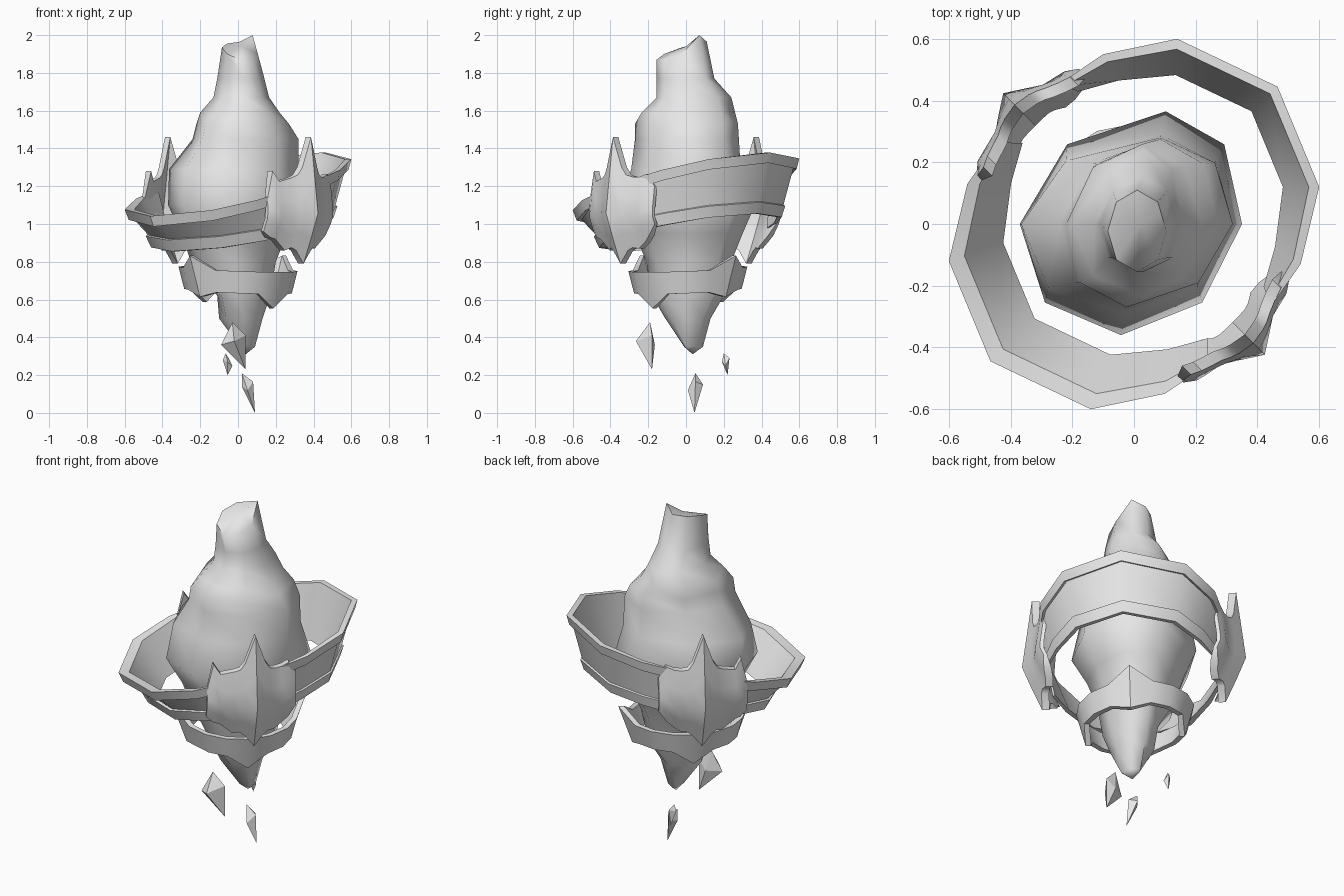
import bpy, bmesh, math
from mathutils import Vector

if "Cube" in bpy.data.objects:
    bpy.data.objects.remove(bpy.data.objects["Cube"])

stone = bpy.data.materials.new("grey_stone")
stone.diffuse_color = (0.8, 0.8, 0.8, 1)
stone.use_nodes = True
stone.node_tree.nodes["Principled BSDF"].inputs["Base Color"].default_value = stone.diffuse_color


def make(name, verts, faces, angle):
    """Mesh object with outward normals; angle 0 keeps it flat."""
    me = bpy.data.meshes.new(name)
    me.from_pydata([tuple(v) for v in verts], [], faces)
    bm = bmesh.new()
    bm.from_mesh(me)
    bmesh.ops.recalc_face_normals(bm, faces=bm.faces)
    bm.to_mesh(me)
    bm.free()
    ob = bpy.data.objects.new(name, me)
    bpy.context.collection.objects.link(ob)
    me.materials.append(stone)
    if angle:
        bpy.ops.object.select_all(action='DESELECT')
        bpy.context.view_layer.objects.active = ob
        ob.select_set(True)
        bpy.ops.object.shade_smooth_by_angle(angle=math.radians(angle))
    return ob


def bridge(rows, cols, wrap_rows=False, wrap_cols=True):
    """Quads over a grid of rows x cols vertices."""
    return [(i * cols + j, i * cols + (j + 1) % cols,
             (i + 1) % rows * cols + (j + 1) % cols, (i + 1) % rows * cols + j)
            for i in range(rows if wrap_rows else rows - 1)
            for j in range(cols if wrap_cols else cols - 1)]


# Rock core: eight-sided sections (z, x min, x max, y min, y max)
sections = [
    (1.90, -.085, .105, -.155, .11), (1.77, -.11, .14, -.155, .15),
    (1.67, -.13, .165, -.155, .24), (1.59, -.20, .22, -.235, .26),
    (1.53, -.22, .27, -.27, .275), (1.45, -.24, .32, -.27, .28),
    (1.29, -.365, .32, -.29, .29), (1.10, -.37, .35, -.36, .365),
    (.95, -.30, .26, -.27, .30), (.80, -.25, .20, -.21, .24),
    (.62, -.11, .17, -.18, .20), (.50, -.10, .13, -.11, .13),
    (.35, .01, .09, -.01, .09)]
peak = [1.90, 2.0, 1.965, 1.955, 1.935, 1.90, 1.87, 1.87]   # slanted top edge heights
verts = []
for k, (z, x0, x1, y0, y1) in enumerate(sections):
    cx = (x0 + x1) / 2 if k == 0 else .03
    cy = (y0 + y1) / 2 if k == 0 else 0
    for j in range(8):
        c, s = math.cos(j * math.pi / 4), math.sin(j * math.pi / 4)
        x = cx + c * (x1 - cx if c > 0 else cx - x0)
        y = cy + s * (y1 - cy if s > 0 else cy - y0)
        twist = .2 * y if 3 < k < 11 else 0
        verts.append((x + twist * (1 if j in (2, 6) else .7), y, peak[j] if k == 0 else z))
n = len(sections)
verts += [(.04, .035, .31), (.02, .0, 1.94)]
faces = bridge(n, 8)
for j in range(8):
    faces.append(((n - 1) * 8 + j, (n - 1) * 8 + (j + 1) % 8, n * 8))
    faces.append((j, (j + 1) % 8, n * 8 + 1))
make("rock_core", verts, faces, 75)

# Large tilted band: two arcs with an upper lip and a lower trim
half = [(.445, -.265), (.54, -.13), (.60, .12), (.465, .445), (.14, .60), (-.10, .55), (-.24, .455)]
# (scale, which rim: 1 top / 0 bottom, height offset)
profile = [(1, 1, 0), (.97, 1, -.055), (.935, 1, -.05), (.825, 0, .065),
           (.845, 0, .06), (.805, 0, 0), (.755, 0, 0), (.93, 1, 0)]
for name, side in (("right_band", 1), ("left_band", -1)):
    verts = []
    for scale, top, dz in profile:
        for i, (x, y) in enumerate(half):
            x, y = x * side, y * side
            # the flare lessens where the arc meets a shield
            f = 1 - (1 - scale) * (.5 if i in (0, 6) else .85 if i in (1, 5) else 1)
            shift = .03 * (1 - scale) / .25
            z = 1.21 + .185 * (x + y) if top else .955 + .11 * (x + y)
            verts.append((x * f + shift, y * f + shift, z + dz))
    p, w = len(profile), len(half)
    faces = bridge(p, w, wrap_rows=True, wrap_cols=False)
    faces += [tuple(i * w for i in range(p)), tuple(i * w + w - 1 for i in range(p))]
    make(name, verts, faces, 42)

# Pointed shields covering the gaps between the arcs: columns (u, top z, bottom z)
low = [(0, 1.46, .79), (.055, 1.30, .86), (.08, 1.26, .875), (.11, 1.245, .86),
       (.18, 1.225, .92), (.215, 1.28, .93), (.25, 1.13, .96)]
high = [(0, 1.46, .79), (.055, 1.30, .86), (.08, 1.26, .875), (.11, 1.25, .87),
        (.15, 1.25, .90), (.19, 1.265, .94), (.23, 1.20, 1.0)]
steps = (0, .3, .6, .8, 1)
for name, side in (("front_shield", 1), ("back_shield", -1)):
    neg, pos = (low, high) if side > 0 else (high, low)
    columns = [(-u, t, b) for u, t, b in neg[:0:-1]] + pos
    out = Vector((.7071, -.7071, 0)) * side
    along = Vector((.7071, .7071, 0)) * side
    layers = []
    for depth in (0, .04):
        for f in steps:
            for u, t, b in columns:
                z = t + (b - t) * f
                v = abs(u)
                r = .6 - .55 * min(v, .13) - .28 * max(0, v - .13)
                r -= .13 * (z - 1.05) if z > 1.05 else .42 * (1.05 - z)
                if v > .22:                      # edges tuck into the band
                    r -= .015
                d = depth * (.5 if v > .22 else 1)
                layers.append(out * (r - d) + along * u + Vector((0, 0, z)))
    w, h = len(columns), len(steps)
    size = w * h
    front = bridge(h, w, wrap_cols=False)
    faces = front + [tuple(i + size for i in f) for f in front]
    border = (list(range(w)) + [i * w + w - 1 for i in range(1, h)]
              + [(h - 1) * w + j for j in range(w - 2, -1, -1)]
              + [i * w for i in range(h - 2, 0, -1)])
    for a, b in zip(border, border[1:] + border[:1]):
        faces.append((a, b, b + size, a + size))
    make(name, layers, faces, 45)

# Small lower band with points at the four diagonals
verts = []
for layer in range(4):                      # outer top, outer bottom, inner bottom, inner top
    for j in range(16):
        a = j * math.pi / 8
        lean = .012 * (math.sin(a) - math.cos(a))
        up, down = j in (2, 10), j in (6, 14)
        if layer in (0, 3):
            z = .762 + lean + (.07 if up else 0)
            r = .315 + (.045 if up else 0)
        else:
            z = .645 + lean - (.075 if down else .03 if up else 0)
            r = .285 - (.02 if down else 0)
        r -= .03 if layer > 1 else 0
        verts.append((r * math.cos(a), r * math.sin(a) + .01, z))
make("small_band", verts, bridge(4, 16, wrap_rows=True), 30)

# Floating shards: top, four middle corners, bottom
shards = {
    "large_shard": [(-.03, -.19, .48), (-.09, -.21, .36), (-.02, -.265, .38),
                    (.04, -.18, .41), (-.01, -.165, .36), (.04, -.18, .23)],
    "small_shard": [(-.065, .20, .315), (-.08, .205, .28), (-.055, .19, .27),
                    (-.03, .21, .25), (-.05, .23, .29), (-.055, .22, .20)],
    "lower_shard": [(.02, .05, .21), (.02, .05, .14), (.05, .01, .12),
                    (.08, .05, .165), (.05, .09, .15), (.09, .045, 0)]}
for name, pts in shards.items():
    ring = [1, 2, 3, 4]
    faces = [(tip, a, b) for tip in (0, 5) for a, b in zip(ring, ring[1:] + ring[:1])]
    make(name, pts, faces, 0)
